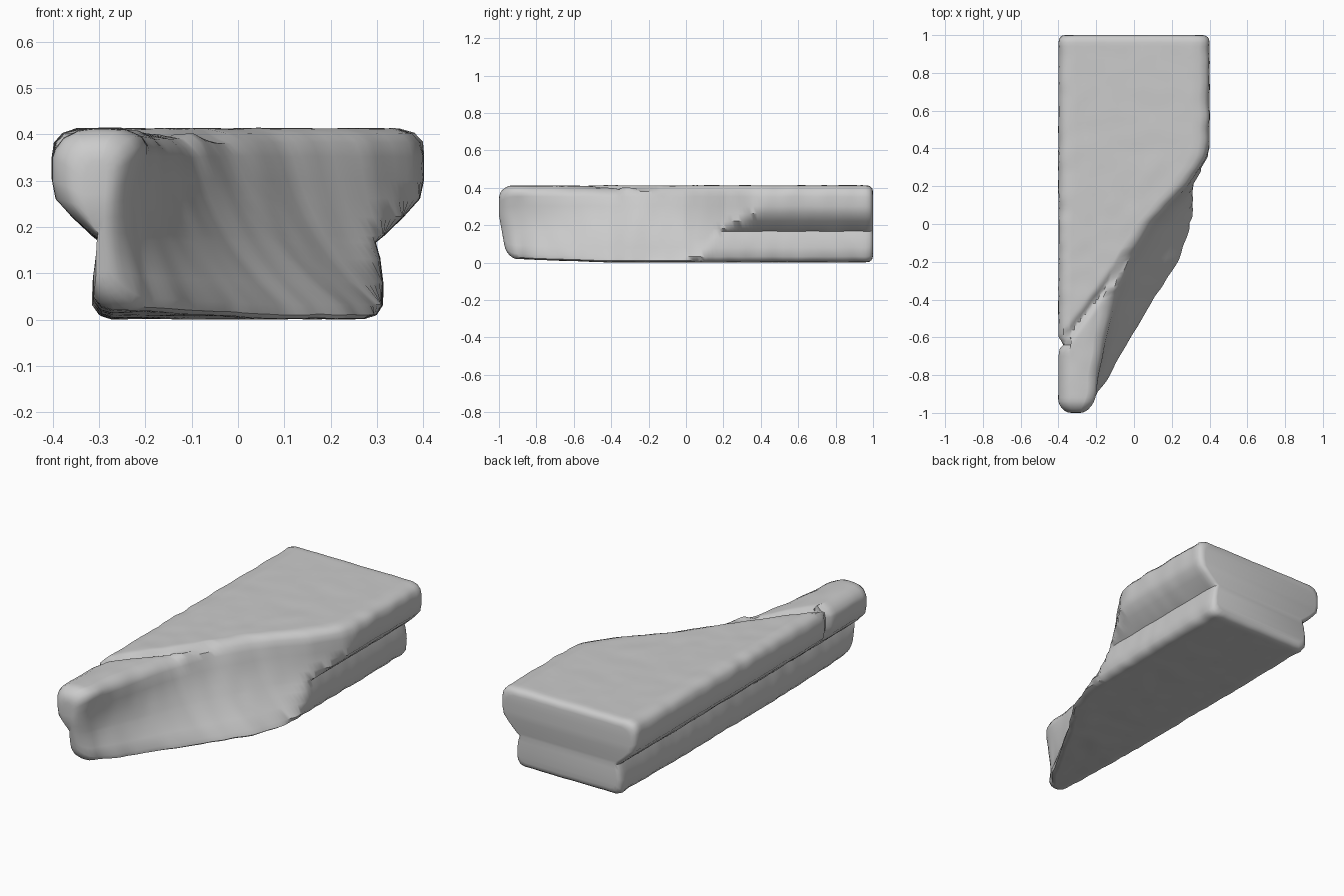
import bpy, bmesh, math
from mathutils import Vector, noise

cube = bpy.data.objects.get("Cube")
if cube:
    bpy.data.objects.remove(cube, do_unlink=True)

stone = bpy.data.materials.new("worn_grey_stone")
stone.use_nodes = True
grey = (0.6, 0.6, 0.6, 1)
stone.diffuse_color = grey
stone.node_tree.nodes["Principled BSDF"].inputs["Base Color"].default_value = grey

# Cross-section of the block: height, half width, with a waist groove
PROFILE = [(0, .27), (.008, .295), (.03, .311), (.08, .312), (.13, .306),
           (.165, .296), (.18, .315), (.22, .357), (.26, .392), (.30, .4),
           (.35, .4), (.38, .394), (.40, .376), (.41, .345)]
# Broken face: y, then its x at the top edge and at the bottom edge
BREAK = [(-1, -.21, -.22), (-.9, -.19, -.18), (-.8, -.18, -.11), (-.6, -.15, .01),
         (-.4, -.11, .13), (-.2, -.04, .265), (0, .09, .33), (.1, .18, .38),
         (.2, .28, .44), (.35, .385, .5), (.5, .41, .6), (1, .41, .6)]
TOP = .41
COLUMNS = 16


def break_edges(y):
    for a, b in zip(BREAK, BREAK[1:]):
        if y <= b[0]:
            t = (y - a[0]) / (b[0] - a[0])
            return a[1] + t * (b[1] - a[1]), a[2] + t * (b[2] - a[2])
    return BREAK[-1][1:]


def right_x(y, z, half):
    """Outer side, or the scooped broken face where that lies further in."""
    top, bottom = break_edges(y)
    s = (z / TOP) ** .8
    cut = bottom + (top - bottom) * s - .035 * math.sin(math.pi * z / TOP)
    if z > .3:
        cut -= .4 - half
    elif z < .05:
        cut -= .312 - half
    return min(half, cut)


def section(y):
    """Closed ring of points around the block at one station."""
    left = [Vector((-h, y, z)) for z, h in PROFILE]
    right = [Vector((right_x(y, z, h), y, z)) for z, h in PROFILE]
    steps = [i / COLUMNS for i in range(1, COLUMNS)]
    top = [left[-1].lerp(right[-1], t) for t in steps]
    bottom = [right[0].lerp(left[0], t) for t in steps]
    return left + top + right[::-1] + bottom


def end_inset(distance, radius):
    if distance >= radius:
        return 0
    return radius * (1 - math.sqrt(1 - (1 - distance / radius) ** 2))


def wear(p, inset, cx, half):
    """Round the ends, open the crack and chip the edges."""
    x, y, z = p
    # crack across the top behind the tip
    side = (y + .66) * .6 - (x + .4) * .8
    if z > .37 and y < -.15:
        z -= .022 * math.exp(-(side / .018) ** 2) * (z - .37) / .04
        if side < 0 and y < -.35:
            z -= .012 * min(1, ((x + .29) / .1) ** 2)
    if x < -.34 and z > .25:
        x += .025 * math.exp(-((y + .635) / .02) ** 2)
    # underside climbs towards the tip
    z += .02 * max(0, (-.4 - y) / .6) * max(0, 1 - z / .2)
    x = cx + (x - cx) * (1 - inset / half)
    z = .21 + (z - .21) * (1 - inset / .21)
    if y < -.85:
        y += .045 * max(0, 1 - z / .25) * (-.85 - y) / .15
    corner = 1 if z > .37 or z < .04 else .4
    n = noise.noise(Vector((x * 9, y * 14, z * 9)))
    x += .007 * corner * n
    z += .003 * noise.noise(Vector((x * 12, y * 9, 3)))
    return Vector((x, y, z))


# Stations, packed closer at both ends
stations = [-1 + i * .02 for i in range(101)]
stations += [-.997, -.99, .99, .997]
stations.sort()

bm = bmesh.new()
rings = []
for y in stations:
    if y < 0:
        inset, cx, half = end_inset(1 + y, .075), -.305, .105
    else:
        inset, cx, half = end_inset(1 - y, .035), 0, .4
    rings.append([bm.verts.new(wear(p, inset, cx, half)) for p in section(y)])
count = len(rings[0])
for a, b in zip(rings, rings[1:]):
    for i in range(count):
        j = (i + 1) % count
        bm.faces.new((a[i], a[j], b[j], b[i]))

# End caps bridge each left point to its partner on the right
levels = len(PROFILE)
for ring in (rings[0], rings[-1]):
    left = ring[:levels]
    right = ring[levels + COLUMNS - 1:2 * levels + COLUMNS - 1][::-1]
    for i in range(levels - 1):
        bm.faces.new((left[i], left[i + 1], right[i + 1], right[i]))
    bm.faces.new([left[-1]] + ring[levels:levels + COLUMNS - 1] + [right[-1]])
    bm.faces.new([right[0]] + ring[2 * levels + COLUMNS - 1:] + [left[0]])
bmesh.ops.recalc_face_normals(bm, faces=bm.faces)

# Stand the block on the ground
low = min(v.co.z for v in bm.verts)
for v in bm.verts:
    v.co.z -= low

mesh = bpy.data.meshes.new("broken_stone_block")
bm.to_mesh(mesh)
bm.free()
mesh.materials.append(stone)
block = bpy.data.objects.new("broken_stone_block", mesh)
bpy.context.collection.objects.link(block)
bpy.context.view_layer.objects.active = block
block.select_set(True)
bpy.ops.object.shade_smooth_by_angle(angle=math.radians(40))
